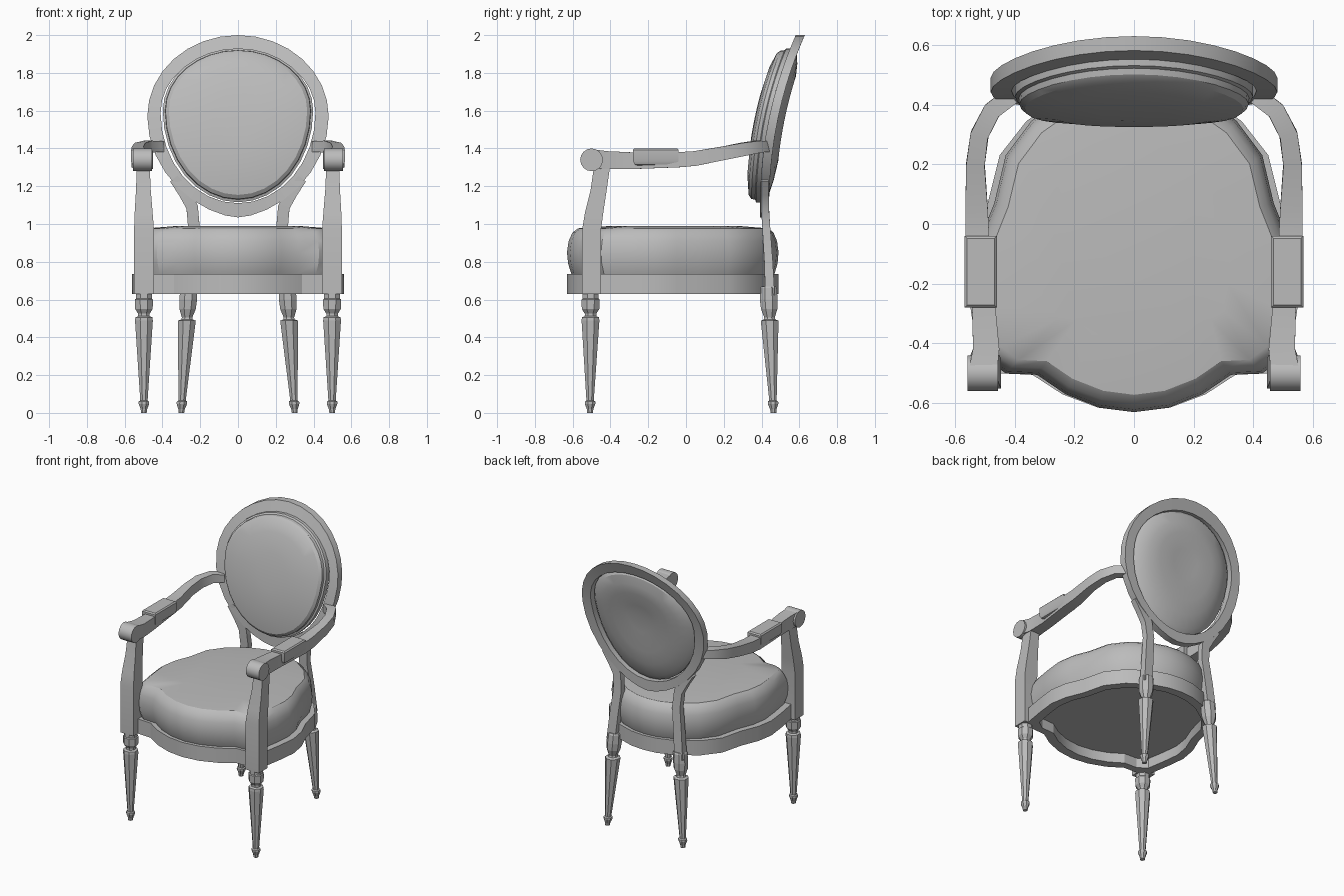
import bpy, bmesh, math
from mathutils import Vector

cube = bpy.data.objects.get("Cube")
if cube:
    bpy.data.objects.remove(cube, do_unlink=True)

grey = bpy.data.materials.new("plain grey")
grey.use_nodes = True
COLOUR = (0.5, 0.5, 0.5, 1)
grey.diffuse_color = COLOUR
grey.node_tree.nodes["Principled BSDF"].inputs["Base Color"].default_value = COLOUR


def finish(name, bm, mirror=False, angle=30):
    """Turn a bmesh into a shaded object, optionally mirrored left to right."""
    bmesh.ops.recalc_face_normals(bm, faces=bm.faces)
    me = bpy.data.meshes.new(name)
    bm.to_mesh(me)
    bm.free()
    me.materials.append(grey)
    ob = bpy.data.objects.new(name, me)
    bpy.context.collection.objects.link(ob)
    bpy.ops.object.select_all(action='DESELECT')
    ob.select_set(True)
    bpy.context.view_layer.objects.active = ob
    if angle:
        bpy.ops.object.shade_smooth_by_angle(angle=math.radians(angle))
    if mirror:
        ob.modifiers.new("Mirror", 'MIRROR').use_axis[0] = True
    return ob


def loft(name, rings, ring_loop=False, **kw):
    """Skin a list of equal-length point rings; cap the ends unless they join up."""
    bm = bmesh.new()
    rows = [[bm.verts.new(p) for p in r] for r in rings]
    n = len(rows[0])
    for i in range(len(rows) if ring_loop else len(rows) - 1):
        a, b = rows[i], rows[(i + 1) % len(rows)]
        for j in range(n):
            k = (j + 1) % n
            bm.faces.new((a[j], a[k], b[k], b[j]))
    if not ring_loop:
        bm.faces.new(rows[0])
        bm.faces.new(rows[-1])
    return finish(name, bm, **kw)


def strip(name, path, up=None, **kw):
    """Sweep a rectangle along (x, y, z, width, height) points."""
    pts = [Vector(p[:3]) for p in path]
    rings = []
    for i, p in enumerate(path):
        t = (pts[min(i + 1, len(pts) - 1)] - pts[max(i - 1, 0)]).normalized()
        side = t.cross(Vector(up or (0, 0, 1))).normalized()
        u = side.cross(t)
        rings.append([pts[i] + side * a * p[3] / 2 + u * b * p[4] / 2
                      for a, b in ((-1, -1), (1, -1), (1, 1), (-1, 1))])
    return loft(name, rings, mirror=True, **kw)


# Seat plan: half outline from front centre to back centre, then reflected
half = [(0, -.63), (.12, -.615), (.24, -.57), (.34, -.505), (.45, -.50), (.52, -.45),
        (.545, -.30), (.56, -.17), (.54, -.05), (.49, .07), (.45, .23), (.36, .345),
        (.22, .44), (.10, .48), (0, .49)]
plan = half + [(-x, y) for x, y in half[-2:0:-1]]


def seat_ring(sx, sy, z):
    return [(x * sx, -.05 + (y + .05) * sy, z) for x, y in plan]


# Seat rail and cushion
loft("seat_rail", [seat_ring(1, 1, .63), seat_ring(1, 1, .735),
                   seat_ring(.89, .89, .735), seat_ring(.89, .89, .63)], ring_loop=True)
loft("seat_cushion", [seat_ring(s * .955, s, z) for s, z in
                      ((.93, .70), (.96, .735), (.99, .79), (1, .85), (.985, .91),
                       (.95, .955), (.90, .977), (.6, .99))], angle=32)


# Backrest: egg-shaped rings that lean back along a curve
def lean(z):
    return .415 + .19 * max(0, (z - 1.05) / .95) ** 2.2


def egg(width, top, mid, bottom, dy, s=1, power=1.0, n=32):
    pts = []
    for i in range(n):
        a = 2 * math.pi * i / n
        c, sn = math.cos(a), math.sin(a)
        x = width * math.copysign(abs(c) ** (power if sn < 0 else 1), c) * s
        z = mid + sn * s * ((top - mid) if sn > 0 else (mid - bottom))
        pts.append((x, lean(z) + dy, z))
    return pts


outer = (.48, 2.0, 1.57, 1.035)
inner = (.41, 1.925, 1.59, 1.11)
loft("back_frame", [egg(*outer, -.024, power=1.2), egg(*outer, .024, power=1.2),
                    egg(*inner, .024), egg(*inner, -.024)], ring_loop=True)
pad = (.398, 1.93, 1.6, 1.115)
loft("back_cushion", [egg(*pad, dy, s) for s, dy in
                      ((.3, -.1), (.7, -.097), (.92, -.085), (.965, -.07), (.97, -.05),
                       (1, -.045), (1, -.005), (.93, .02), (.75, .045), (.55, .06),
                       (.25, .052))], angle=28)

# Rear uprights flaring into the back frame
strip("back_upright", [(.27, .445, .62, .065, .05), (.253, .437, .8, .065, .045),
                       (.233, .425, .98, .062, .042), (.243, .418, 1.09, .062, .042),
                       (.285, .417, 1.17, .065, .042), (.34, .417, 1.24, .05, .042)],
      up=(0, 1, 0))

# Arm posts
posts = [(.445, .55, -.55, -.45, .63), (.445, .55, -.55, -.45, .97),
         (.452, .547, -.535, -.438, 1.06), (.462, .54, -.505, -.42, 1.18),
         (.468, .535, -.485, -.40, 1.32)]
loft("arm_post", [[(a, c, z), (b, c, z), (b, d, z), (a, d, z)] for a, b, c, d, z in posts],
     mirror=True)

# Armrests with rolled front ends and pads
strip("armrest", [(.507, -.50, 1.345, .095, .10), (.495, -.42, 1.338, .088, .095),
                  (.503, -.28, 1.335, .078, .088), (.525, -.04, 1.34, .08, .08),
                  (.527, .05, 1.347, .075, .078), (.531, .2, 1.375, .062, .072),
                  (.517, .3, 1.395, .06, .07), (.475, .38, 1.41, .06, .062),
                  (.41, .43, 1.41, .06, .055)])
roll = [(-.5 + .06 * math.cos(a), 1.34 + .06 * math.sin(a))
        for a in (2 * math.pi * i / 16 for i in range(16))]
loft("arm_roll", [[(x, y, z) for y, z in roll] for x in (.455, .557)], mirror=True)

bm = bmesh.new()
bmesh.ops.create_cube(bm, size=1)
bmesh.ops.scale(bm, vec=(.108, .24, .092), verts=bm.verts)
bmesh.ops.translate(bm, vec=(.513, -.16, 1.355), verts=bm.verts)
bmesh.ops.bevel(bm, geom=[e for e in bm.edges if all(v.co.z < 1.35 for v in e.verts)],
                offset=.025, segments=2, affect='EDGES', profile=.5)
bmesh.ops.bevel(bm, geom=[e for e in bm.edges if all(v.co.z > 1.39 for v in e.verts)],
                offset=.008, segments=1, affect='EDGES')
finish("arm_pad", bm, mirror=True)


# Turned, eight-sided legs: (z, radius) profile along a straight axis
def leg(name, top, foot, head):
    profile = head + [(.488, .051), (.46, .049), (.065, .021), (.06, .03), (.048, .03),
                      (.02, .019), (0, .016)]
    rings = []
    for z, r in profile:
        t = z / .63
        cx, cy = (foot[i] + (top[i] - foot[i]) * t for i in (0, 1))
        rings.append([(cx + r * math.cos(a), cy + r * math.sin(a), z)
                      for a in (math.pi * (2 * i + 1) / 8 for i in range(8))])
    loft(name, rings, mirror=True, angle=0)


leg("front_leg", (.498, -.505), (.498, -.508),
    [(.64, .046), (.605, .046), (.60, .052), (.55, .05), (.525, .033), (.512, .033),
     (.506, .049)])
leg("rear_leg", (.262, .437), (.30, .463),
    [(.67, .042), (.66, .048), (.60, .051), (.55, .047), (.505, .03), (.495, .033)])
